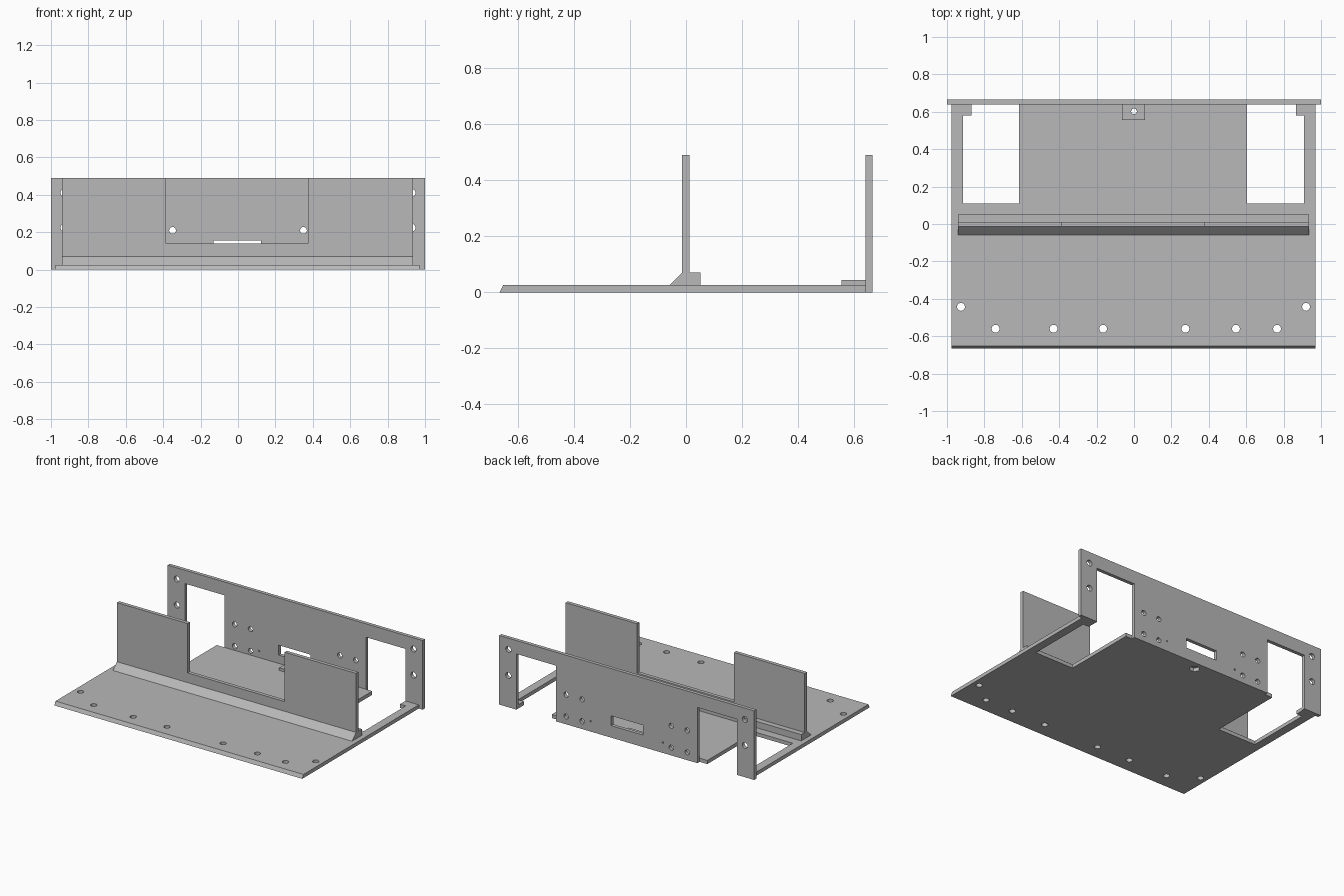
import bpy
import math

old = bpy.data.objects.get("Cube")
if old:
    bpy.data.objects.remove(old, do_unlink=True)

grey = bpy.data.materials.new("plain_grey")
grey.use_nodes = True
grey.diffuse_color = (0.48, 0.48, 0.48, 1)
grey.node_tree.nodes["Principled BSDF"].inputs["Base Color"].default_value = (0.48, 0.48, 0.48, 1)


def circle(x, y, r, n=24):
    return [(x + r * math.cos(2 * math.pi * i / n), y + r * math.sin(2 * math.pi * i / n)) for i in range(n)]


def rect(x0, x1, y0, y1):
    return [(x0, y0), (x1, y0), (x1, y1), (x0, y1)]


def sheet(name, outline, holes, low, high, upright=False):
    """Cut sheet: a filled outline with holes, spanning low..high along its normal."""
    curve = bpy.data.curves.new(name, "CURVE")
    curve.dimensions = "2D"
    curve.fill_mode = "BOTH"
    curve.extrude = (high - low) / 2
    for loop in [outline] + holes:
        spline = curve.splines.new("POLY")
        spline.points.add(len(loop) - 1)
        for point, (x, y) in zip(spline.points, loop):
            point.co = (x, y, 0, 1)
        spline.use_cyclic_u = True
    temp = bpy.data.objects.new(name + "_curve", curve)
    bpy.context.collection.objects.link(temp)
    bpy.context.view_layer.update()
    mesh = bpy.data.meshes.new_from_object(temp.evaluated_get(bpy.context.evaluated_depsgraph_get()))
    bpy.data.objects.remove(temp, do_unlink=True)
    mid = (low + high) / 2
    for v in mesh.vertices:
        x, y, z = v.co
        v.co = (x, mid - z, y) if upright else (x, y, z + mid)
    mesh.materials.clear()
    mesh.materials.append(grey)
    for p in mesh.polygons:
        p.use_smooth = False
        p.material_index = 0
    obj = bpy.data.objects.new(name, mesh)
    bpy.context.collection.objects.link(obj)
    return obj


def bar(name, profile, x0, x1):
    """Prism along x from a (y, z) profile."""
    n = len(profile)
    verts = [(x, y, z) for x in (x0, x1) for y, z in profile]
    faces = [tuple(reversed(range(n))), tuple(range(n, 2 * n))]
    faces += [(i, (i + 1) % n, n + (i + 1) % n, n + i) for i in range(n)]
    mesh = bpy.data.meshes.new(name)
    mesh.from_pydata(verts, [], faces)
    mesh.materials.append(grey)
    obj = bpy.data.objects.new(name, mesh)
    bpy.context.collection.objects.link(obj)
    return obj


THICK = 0.026
BACK = 0.64

# Base plate with two open bays at the rear and small feet beside the rear panel
base_outline = [
    (-0.975, -0.665), (0.97, -0.665), (0.97, BACK), (0.865, BACK), (0.865, 0.58),
    (0.91, 0.58), (0.91, 0.11), (0.605, 0.11), (0.605, BACK), (-0.615, BACK),
    (-0.615, 0.11), (-0.915, 0.11), (-0.915, 0.58), (-0.87, 0.58), (-0.87, BACK), (-0.975, BACK)]
base_holes = [circle(x, -0.56, 0.021) for x in (-0.74, -0.43, -0.165, 0.275, 0.545, 0.765)]
base_holes += [circle(x, -0.443, 0.021) for x in (-0.925, 0.92)]
base_holes.append(circle(0, 0.602, 0.035, 6))
base = sheet("base_plate", base_outline, base_holes, 0, THICK)
for v in base.data.vertices:
    if v.co.y < -0.66 and v.co.z > THICK / 2:
        v.co.y = -0.652

# Screw tab joining the base to the rear panel
sheet("screw_tab", rect(-0.065, 0.06, 0.555, BACK), [circle(0, 0.602, 0.015)], THICK, 0.045)

# Rear panel with two door openings, screw holes and a slot
LEG, BODY, TOP, LINTEL = 0.865, 0.555, 0.49, 0.395
panel_outline = [
    (-1, 0), (-LEG, 0), (-LEG, LINTEL), (-BODY, LINTEL), (-BODY, 0), (BODY, 0),
    (BODY, LINTEL), (LEG, LINTEL), (LEG, 0), (1, 0), (1, TOP), (-1, TOP)]
panel_holes = [rect(-0.13, 0.122, 0.085, 0.155)]
for side in (-1, 1):
    panel_holes += [circle(side * x, z, 0.018) for x in (0.35, 0.475) for z in (0.055, 0.21)]
    panel_holes += [circle(side * 0.928, z, 0.021) for z in (0.225, 0.41)]
    panel_holes.append(circle(side * 0.283, 0.073, 0.006, 8))
sheet("rear_panel", panel_outline, panel_holes, BACK, 0.665, upright=True)

# Middle wall with a wide notch
wall_outline = [
    (-0.94, THICK), (0.936, THICK), (0.936, TOP), (0.375, TOP), (0.375, 0.14),
    (-0.385, 0.14), (-0.385, TOP), (-0.94, TOP)]
sheet("middle_wall", wall_outline, [], -0.014, 0.012, upright=True)

# Sloped brace in front of the wall and square rib behind it
bar("front_brace", [(-0.059, THICK), (-0.014, THICK), (-0.014, 0.071)], -0.94, 0.936)
bar("rear_rib", [(0.012, THICK), (0.051, THICK), (0.051, 0.071), (0.012, 0.071)], -0.94, 0.936)
